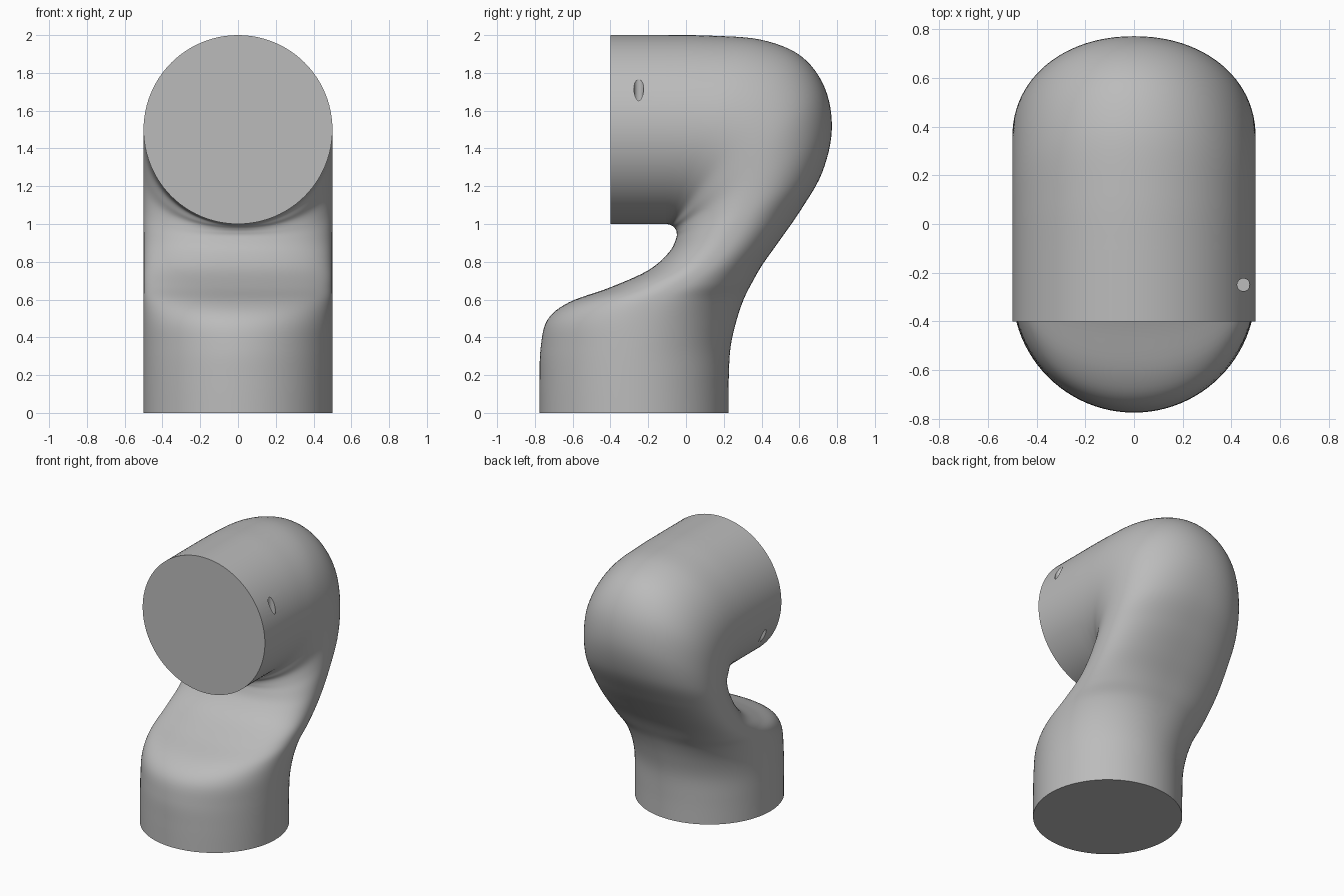
import bpy
import bmesh
from math import cos, sin, pi, copysign, radians
from mathutils import Vector

if "Cube" in bpy.data.objects:
    bpy.data.objects.remove(bpy.data.objects["Cube"])

RADIUS = 0.5
SIDES = 96
STEPS = 6

grey = bpy.data.materials.new("light grey metal")
grey.use_nodes = True
colour = (0.5, 0.5, 0.5, 1)
grey.diffuse_color = colour
grey.node_tree.nodes["Principled BSDF"].inputs["Base Color"].default_value = colour

# Side profile: inner (y, z), outer (y, z), squareness of the section
stations = [
    (-.775, 0, .225, 0, 2),
    (-.775, .17, .226, .17, 2),
    (-.77, .34, .235, .34, 2),
    (-.735, .49, .265, .48, 2.1),
    (-.62, .585, .305, .6, 2.25),
    (-.4, .665, .35, .69, 2.4),
    (-.2, .755, .405, .785, 2.4),
    (-.09, .85, .49, .905, 2.4),
    (-.052, .925, .605, 1.07, 2.3),
    (-.05, .957, .72, 1.27, 2.2),
    (-.057, .975, .772, 1.5, 2.1),
    (-.067, .986, .735, 1.72, 2.1),
    (-.078, .993, .61, 1.888, 2),
    (-.088, .997, .4, 1.975, 2),
    (-.096, .999, .13, 1.997, 2),
    (-.105, 1, -.105, 2, 2),
]


def spline(keys, steps):
    """Smooth curve through keys of any dimension."""
    keys = [Vector(k) for k in keys]
    result = []
    for i in range(len(keys) - 1):
        a, b = keys[max(i - 1, 0)], keys[i]
        c, d = keys[i + 1], keys[min(i + 2, len(keys) - 1)]
        for s in range(steps):
            t = s / steps
            result.append(b + ((c - a) * t + (a * 2 - b * 5 + c * 4 - d) * t ** 2
                               + (b * 3 - a - c * 3 + d) * t ** 3) / 2)
    result.append(keys[-1])
    return result


def section(station):
    """Superellipse ring spanning the inner and outer profile points."""
    iy, iz, oy, oz, power = station
    inner, outer = Vector((0, iy, iz)), Vector((0, oy, oz))
    middle, half = (inner + outer) / 2, (outer - inner) / 2
    ring = []
    for k in range(SIDES):
        angle = 2 * pi * k / SIDES
        c, s = (copysign(abs(f) ** (2 / power), f) for f in (cos(angle), sin(angle)))
        ring.append(middle + half * c + Vector((RADIUS * s, 0, 0)))
    return ring


def finish(obj, angle):
    bpy.ops.object.select_all(action="DESELECT")
    obj.select_set(True)
    bpy.context.view_layer.objects.active = obj
    bpy.ops.object.shade_smooth_by_angle(angle=radians(angle))


def cylinder(name, radius, depth, location, rotation=(0, 0, 0), sides=SIDES):
    bpy.ops.mesh.primitive_cylinder_add(vertices=sides, radius=radius, depth=depth,
                                        location=location, rotation=rotation)
    obj = bpy.context.object
    obj.name = name
    obj.data.materials.append(grey)
    return obj


# Curved link body lofted through the sections
bm = bmesh.new()
rings = [[bm.verts.new(p) for p in section(st)] for st in spline(stations, STEPS)]
for low, high in zip(rings, rings[1:]):
    for k in range(SIDES):
        n = (k + 1) % SIDES
        bm.faces.new((low[k], low[n], high[n], high[k]))
bm.faces.new(rings[0])
bm.faces.new(rings[-1])
bmesh.ops.recalc_face_normals(bm, faces=bm.faces)
mesh = bpy.data.meshes.new("link_body")
bm.to_mesh(mesh)
bm.free()
mesh.materials.append(grey)
body = bpy.data.objects.new("link_body", mesh)
bpy.context.collection.objects.link(body)
finish(body, 40)

# Round end cap at the front
FRONT, SEAM = -0.4, -0.105
cap = cylinder("end_cap", RADIUS, SEAM - FRONT, (0, (FRONT + SEAM) / 2, 1.5),
               (pi / 2, 0, 0))

# Two blind screw holes, opposite each other on the cap
for name, side in (("left_hole_cutter", 1), ("right_hole_cutter", -1)):
    cutter = cylinder(name, 0.026, 0.3, (side * 0.45, -0.25, 1.5 + side * 0.28), sides=24)
    cutter.hide_render = True
    cutter.hide_set(True)
    cut = cap.modifiers.new(name, "BOOLEAN")
    cut.operation = "DIFFERENCE"
    cut.solver = "EXACT"
    cut.object = cutter
finish(cap, 30)
